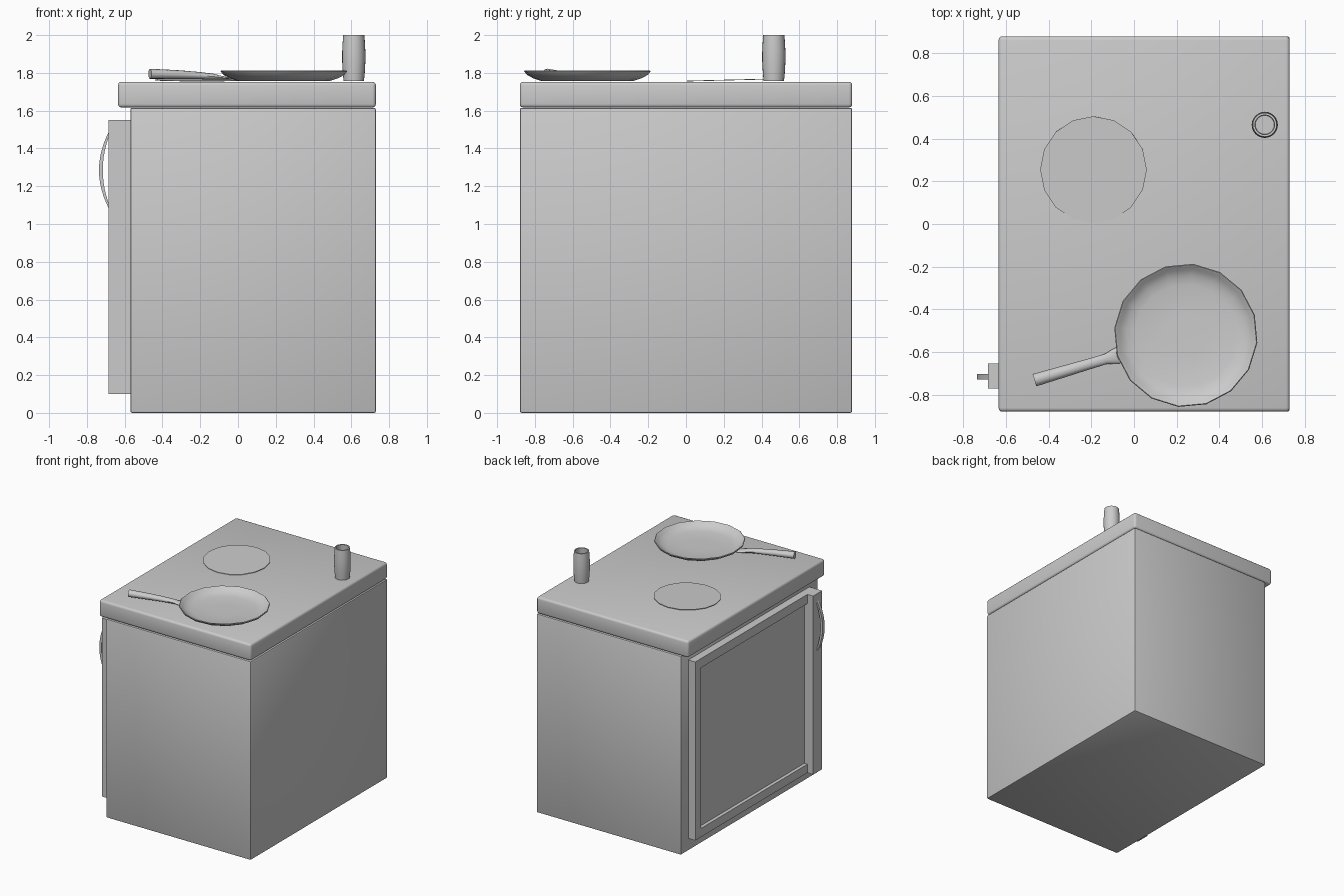
import bpy, bmesh, math
from mathutils import Vector, Matrix

if "Cube" in bpy.data.objects:
    bpy.data.objects.remove(bpy.data.objects["Cube"])


def finish(name, bm, smooth=None):
    bmesh.ops.recalc_face_normals(bm, faces=bm.faces[:])
    me = bpy.data.meshes.new(name)
    bm.to_mesh(me)
    bm.free()
    ob = bpy.data.objects.new(name, me)
    bpy.context.collection.objects.link(ob)
    if smooth:
        bpy.ops.object.select_all(action='DESELECT')
        ob.select_set(True)
        bpy.context.view_layer.objects.active = ob
        bpy.ops.object.shade_smooth_by_angle(angle=math.radians(smooth))
    return ob


def box(name, lo, hi, bevel=0.0, segments=2):
    lo, hi = Vector(lo), Vector(hi)
    bm = bmesh.new()
    bmesh.ops.create_cube(bm, size=1, matrix=Matrix.Translation((lo + hi) / 2)
                          @ Matrix.Diagonal((*(hi - lo), 1)))
    if bevel:
        bmesh.ops.bevel(bm, geom=bm.edges[:], offset=bevel, segments=segments,
                        profile=0.5, affect='EDGES')
    return finish(name, bm, 40 if bevel else None)


def loft(name, rings, smooth=None):
    """Skin a list of closed rings and cap both ends."""
    bm = bmesh.new()
    vs = [[bm.verts.new(p) for p in r] for r in rings]
    n = len(rings[0])
    for a, b in zip(vs, vs[1:]):
        for i in range(n):
            j = (i + 1) % n
            bm.faces.new((a[i], a[j], b[j], b[i]))
    bm.faces.new(vs[0])
    bm.faces.new(vs[-1])
    return finish(name, bm, smooth)


def lathe(name, centre, profile, sides, turn=0.0, smooth=None):
    ring = [turn + 2 * math.pi * i / sides for i in range(sides)]
    return loft(name, [[(centre[0] + r * math.cos(a), centre[1] + r * math.sin(a), z)
                        for a in ring] for r, z in profile], smooth)


# Cabinet and overhanging worktop
box("cabinet", (-0.57, -0.88, 0), (0.73, 0.88, 1.615), 0.01)
box("worktop", (-0.635, -0.88, 1.617), (0.73, 0.88, 1.753), 0.018, 3)

# Oven door on the -x side: recessed panel, thin frame, thick handle stile
box("door_panel", (-0.605, -0.70, 0.12), (-0.56, 0.75, 1.53))
for name, y0, y1, z0, z1 in (("door_side_frame", 0.71, 0.785, 0.10, 1.55),
                             ("door_top_frame", -0.655, 0.71, 1.475, 1.55),
                             ("door_bottom_frame", -0.655, 0.71, 0.10, 0.17)):
    box(name, (-0.633, y0, z0), (-0.565, y1, z1))
box("door_stile", (-0.685, -0.77, 0.10), (-0.565, -0.655, 1.55))

# Bowed door handle
rings = []
for i in range(13):
    t = i / 12 * 2 - 1
    z = 1.285 + 0.205 * t
    x = -0.683 - 0.053 * (1 - t * t)
    w = 0.010 + 0.010 * (1 - t * t)
    rings.append([(x, -0.73, z), (x, -0.703, z), (x + w, -0.703, z), (x + w, -0.73, z)])
loft("door_handle", rings, 40)

# Hob ring, very slightly tilted
bm = bmesh.new()
bmesh.ops.create_cone(bm, cap_ends=True, segments=16, radius1=0.25, radius2=0.25, depth=0.004,
                      matrix=Matrix.Translation((-0.19, 0.255, 1.763))
                      @ Matrix.Rotation(math.radians(1.4), 4, 'X'))
finish("hob_ring", bm)

# Frying pan: low-sided flared dish
turn = math.radians(16.5)
centre = (0.243, -0.522)
lathe("pan", centre,
      [(0.245, 1.757), (0.29, 1.772), (0.322, 1.79), (0.337, 1.808), (0.333, 1.812),
       (0.325, 1.807), (0.312, 1.793), (0.28, 1.777), (0.24, 1.768), (0.10, 1.766)],
      16, turn, 50)

# Pan handle: (distance from pan centre, height, half width, half thickness)
out = Vector((-math.cos(turn), -math.sin(turn), 0))
side = Vector((-out.y, out.x, 0))
rings = []
for d, z, w, h in ((0.30, 1.770, 0.042, 0.006), (0.345, 1.774, 0.036, 0.010),
                   (0.39, 1.780, 0.024, 0.016), (0.47, 1.786, 0.025, 0.019),
                   (0.58, 1.791, 0.027, 0.023), (0.74, 1.795, 0.030, 0.027)):
    base = Vector((*centre, z)) + out * d
    rings.append([base + side * (w * math.cos(a)) + Vector((0, 0, h * math.sin(a)))
                  for a in (2 * math.pi * i / 12 for i in range(12))])
loft("pan_handle", rings, 40)

# Hollow barrel-shaped cup
lathe("cup", (0.613, 0.465),
      [(0.054, 1.757), (0.058, 1.80), (0.0615, 1.86), (0.0615, 1.91), (0.059, 1.96), (0.056, 2.0),
       (0.046, 2.0), (0.049, 1.95), (0.051, 1.88), (0.048, 1.80), (0.044, 1.775)],
      24, 0, 40)
